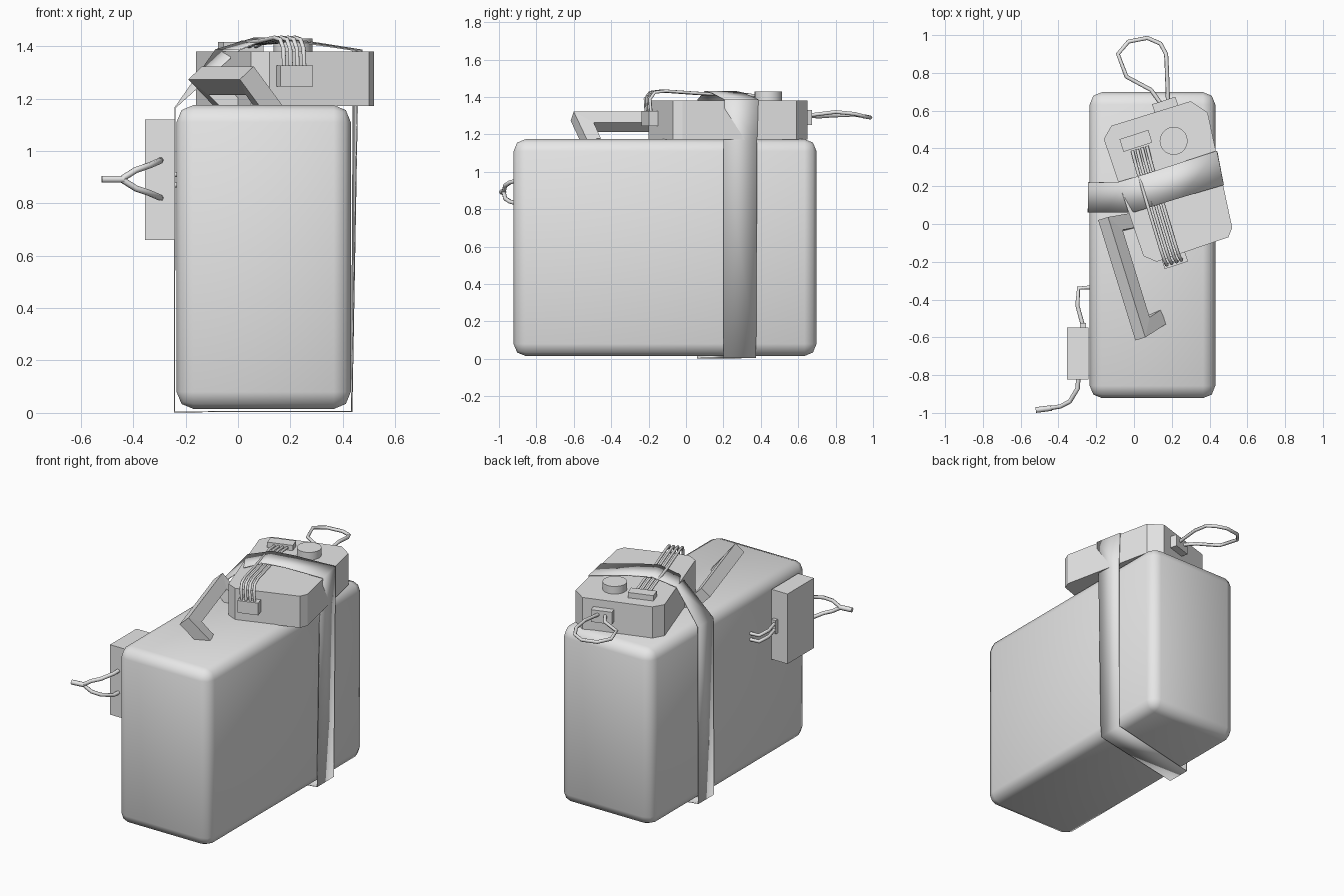
import bpy, bmesh
from math import radians
from mathutils import Vector, Matrix

cube = bpy.data.objects.get("Cube")
if cube:
    bpy.data.objects.remove(cube, do_unlink=True)

grey = bpy.data.materials.new("plain_grey")
grey.use_nodes = True
grey.diffuse_color = (0.8, 0.8, 0.8, 1)
grey.node_tree.nodes["Principled BSDF"].inputs["Base Color"].default_value = (0.8, 0.8, 0.8, 1)

TILT = radians(18)  # turn of the control unit on the lid
TURN = Matrix.Rotation(TILT, 3, 'Z')


def finish(name, data):
    ob = bpy.data.objects.new(name, data)
    bpy.context.collection.objects.link(ob)
    data.materials.append(grey)
    return ob


def mesh_object(name, bm):
    bmesh.ops.recalc_face_normals(bm, faces=bm.faces)
    mesh = bpy.data.meshes.new(name)
    bm.to_mesh(mesh)
    bm.free()
    return finish(name, mesh)


def smooth(ob, angle):
    bpy.ops.object.select_all(action='DESELECT')
    ob.select_set(True)
    bpy.context.view_layer.objects.active = ob
    bpy.ops.object.shade_smooth_by_angle(angle=radians(angle))


def box(name, center, size, turn=0.0, bevel=0.0):
    bm = bmesh.new()
    bmesh.ops.create_cube(bm, size=1)
    bmesh.ops.scale(bm, vec=size, verts=bm.verts)
    if bevel:
        bmesh.ops.bevel(bm, geom=bm.edges[:], offset=bevel, segments=2,
                        profile=0.5, affect='EDGES')
    bmesh.ops.rotate(bm, matrix=Matrix.Rotation(turn, 3, 'Z'), verts=bm.verts)
    bmesh.ops.translate(bm, vec=center, verts=bm.verts)
    return mesh_object(name, bm)


def wire(name, points, radius=0.011):
    curve = bpy.data.curves.new(name, 'CURVE')
    curve.dimensions = '3D'
    curve.bevel_depth = radius
    curve.bevel_resolution = 1
    curve.use_fill_caps = True
    spline = curve.splines.new('POLY')
    spline.points.add(len(points) - 1)
    for p, co in zip(spline.points, points):
        p.co = (*co, 1)
    return finish(name, curve)


def skin(bm, rings, closed_ring):
    # bridge consecutive rings of vertices with quads
    for a, b in zip(rings, rings[1:]):
        n = len(a)
        for i in range(n if closed_ring else n - 1):
            j = (i + 1) % n
            bm.faces.new((a[i], a[j], b[j], b[i]))


# Large soft-edged canister
canister = box("canister", (0.098, -0.112, 0.595), (0.665, 1.62, 1.16), bevel=0.065)
smooth(canister, 60)

# Control unit with clipped corners
outline = [(-0.16, 0.45), (-0.12, 0.52), (0.30, 0.65), (0.39, 0.59),
           (0.52, -0.02), (0.50, -0.07), (0.12, -0.20), (0.05, -0.17)]
bm = bmesh.new()
base = bm.faces.new([bm.verts.new((x, y, 1.172)) for x, y in outline])
lift = bmesh.ops.extrude_face_region(bm, geom=[base])
bmesh.ops.translate(bm, vec=(0, 0, 0.208),
                    verts=[v for v in lift["geom"] if isinstance(v, bmesh.types.BMVert)])
mesh_object("control_unit", bm)

# Round knob
bm = bmesh.new()
bmesh.ops.create_cone(bm, cap_ends=True, segments=20, radius1=0.074, radius2=0.074, depth=0.06)
bmesh.ops.translate(bm, vec=(0.21, 0.44, 1.40), verts=bm.verts)
smooth(mesh_object("knob", bm), 30)

# Wire sockets
box("top_socket", (0.01, 0.44, 1.395), (0.16, 0.07, 0.04), TILT)
box("front_socket", (0.215, -0.19, 1.286), (0.13, 0.06, 0.08), TILT)
box("back_socket", (0.165, 0.63, 1.29), (0.13, 0.05, 0.08), TILT)

# Four wires running over the control unit
route = [(0.215, -0.20, 1.31), (0.212, -0.205, 1.39), (0.20, -0.18, 1.425),
         (0.18, -0.12, 1.432), (0.12, 0.08, 1.418), (0.05, 0.32, 1.412), (0.03, 0.40, 1.40)]
for i in range(4):
    shift = TURN @ Vector(((i - 1.5) * 0.027, 0, 0))
    wire(f"unit_wire_{i + 1}", [Vector(p) + shift for p in route], 0.009)

# Loop of wire behind the control unit
wire("back_loop", [(0.14, 0.64, 1.30), (0.09, 0.71, 1.295), (-0.04, 0.78, 1.30),
                   (-0.085, 0.90, 1.305), (-0.03, 0.965, 1.295), (0.07, 0.985, 1.29),
                   (0.14, 0.955, 1.295), (0.17, 0.90, 1.31), (0.175, 0.80, 1.32),
                   (0.18, 0.64, 1.30)])

# Strap around canister and unit: (front x, y), (back x, y), height
stations = [((-0.243, 0.06), (-0.243, 0.22), 0.004),
            ((-0.24, 0.06), (-0.24, 0.22), 1.165),
            ((0.005, 0.063), (-0.085, 0.222), 1.386),
            ((0.12, 0.10), (0.06, 0.265), 1.430),
            ((0.25, 0.14), (0.20, 0.31), 1.420),
            ((0.474, 0.206), (0.437, 0.387), 1.385),
            ((0.455, 0.20), (0.440, 0.38), 1.165),
            ((0.435, 0.20), (0.433, 0.375), 0.006)]
bm = bmesh.new()
rings = [[bm.verts.new((*f, z)), bm.verts.new((*b, z))] for f, b, z in stations]
skin(bm, rings + rings[:1], False)
strap = mesh_object("strap", bm)
thick = strap.modifiers.new("thickness", 'SOLIDIFY')
thick.thickness = 0.005
thick.offset = 0
smooth(strap, 30)

# Carrying handle: a mitred rectangular bar that leans to one side
path = [Vector(p) for p in ((0.13, -0.50, 1.15), (0.045, -0.555, 1.268),
                            (-0.125, -0.005, 1.268), (-0.01, 0.015, 1.15))]
along = (path[2] - path[1]).normalized()
rise = (path[1] - path[0]) + (path[2] - path[3])
rise = (rise - along * rise.dot(along)).normalized()
normal = along.cross(rise)
bm = bmesh.new()
rings = []
for i, p in enumerate(path):
    before = (p - path[i - 1]).normalized() if i else None
    after = (path[i + 1] - p).normalized() if i < len(path) - 1 else None
    side = normal.cross(after or before).normalized()
    if before and after:
        mitre = (normal.cross(before) + normal.cross(after)).normalized()
        side = mitre / max(0.6, mitre.dot(side))
    rings.append([bm.verts.new(p + side * s * 0.040 + normal * n * 0.037)
                  for s, n in ((-1, -1), (1, -1), (1, 1), (-1, 1))])
skin(bm, rings, True)
bm.faces.new(rings[0])
bm.faces.new(rings[-1])
mesh_object("handle", bm)

# Side module with its plug, paired leads and forked aerial
box("side_module", (-0.298, -0.685, 0.89), (0.115, 0.275, 0.46))
box("side_plug", (-0.27, -0.537, 0.89), (0.03, 0.025, 0.09))
for label, s in (("upper", 1), ("lower", -1)):
    z = 0.89 + s * 0.02
    wire(f"{label}_lead", [(-0.27, -0.54, z), (-0.30, -0.43, z), (-0.293, -0.34, z),
                           (-0.22, -0.335, z)])
    wire(f"{label}_aerial_branch",
         [(-0.295, -0.81, 0.892 + s * 0.072), (-0.298, -0.87, 0.892 + s * 0.07),
          (-0.34, -0.94, 0.892 + s * 0.052), (-0.39, -0.966, 0.892 + s * 0.035),
          (-0.445, -0.975, 0.892)], 0.012)
wire("aerial_stem", [(-0.435, -0.974, 0.892), (-0.52, -0.985, 0.892)], 0.015)
